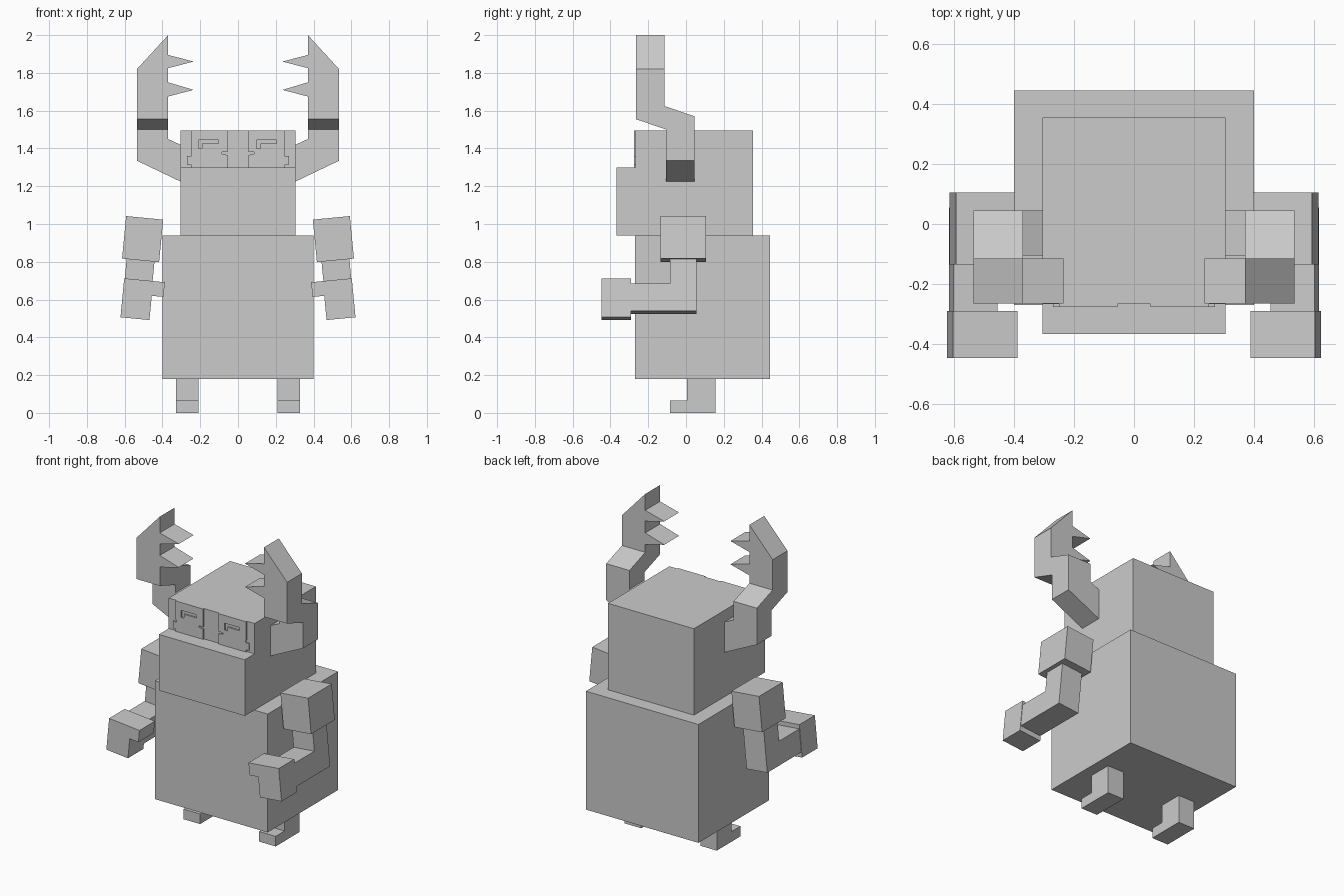
import bpy
import bmesh
from math import radians
from mathutils import Matrix

cube = bpy.data.objects.get("Cube")
if cube:
    bpy.data.objects.remove(cube, do_unlink=True)

grey = bpy.data.materials.new("plain_grey")
grey.use_nodes = True
grey.diffuse_color = (0.6, 0.6, 0.6, 1)
grey.node_tree.nodes["Principled BSDF"].inputs["Base Color"].default_value = grey.diffuse_color


def prism(name, profile, axis, start, end, matrix=None, mirror=False):
    """Extrude a flat profile along x (points are y, z) or along y (points are x, z)."""
    def place(point, depth):
        a, b = point
        return (depth, a, b) if axis == "x" else (a, depth, b)

    bm = bmesh.new()
    face = bm.faces.new([bm.verts.new(place(p, start)) for p in profile])
    moved = bmesh.ops.extrude_face_region(bm, geom=[face], use_keep_orig=True)["geom"]
    shift = (end - start, 0, 0) if axis == "x" else (0, end - start, 0)
    bmesh.ops.translate(bm, vec=shift, verts=[g for g in moved if isinstance(g, bmesh.types.BMVert)])
    if matrix:
        bm.transform(matrix)
    bmesh.ops.recalc_face_normals(bm, faces=bm.faces)
    mesh = bpy.data.meshes.new(name)
    bm.to_mesh(mesh)
    bm.free()
    mesh.materials.append(grey)
    obj = bpy.data.objects.new(name, mesh)
    bpy.context.collection.objects.link(obj)
    if mirror:
        add_mirror(obj)
    return obj


def add_mirror(obj):
    mod = obj.modifiers.new("mirror", "MIRROR")
    mod.use_mirror_merge = False


def rect(a0, a1, b0, b1):
    return [(a0, b0), (a1, b0), (a1, b1), (a0, b1)]


def combine(obj, cutter, operation):
    """Apply a boolean and discard the cutter."""
    cutter.hide_render = True
    mod = obj.modifiers.new("cut", "BOOLEAN")
    mod.operation = operation
    mod.solver = "EXACT"
    mod.object = cutter
    bpy.context.view_layer.objects.active = obj
    bpy.ops.object.modifier_apply(modifier=mod.name)
    bpy.data.objects.remove(cutter, do_unlink=True)


# Body and head with a protruding muzzle
prism("body", rect(-0.27, 0.445, 0.18, 0.94), "x", -0.4, 0.4)
FACE = -0.267
prism("head", [(-0.367, 0.94), (0.355, 0.94), (0.355, 1.495), (FACE, 1.495),
               (FACE, 1.3), (-0.367, 1.3)], "x", -0.305, 0.305)

# Eye plates with a hooked slot in each
plate = [(0.055, 1.3), (0.25, 1.3), (0.25, 1.315), (0.27, 1.315), (0.27, 1.36),
         (0.245, 1.36), (0.245, 1.375), (0.25, 1.375), (0.25, 1.495),
         (0.055, 1.495), (0.055, 1.38), (0.085, 1.38), (0.085, 1.37), (0.055, 1.365)]
hook = [(0, 1.445), (0.107, 1.445), (0.107, 1.425), (0.02, 1.425), (0.02, 1.4), (0, 1.4)]
for side, sign, slot_x in (("left", 1, 0.098), ("right", -1, -0.21)):
    eye = prism(side + "_eye_plate", [(sign * x, z) for x, z in plate], "y", FACE - 0.009, FACE)
    slot = prism("slot_cutter", [(slot_x + x, z) for x, z in hook], "y", FACE - 0.05, FACE + 0.05)
    combine(eye, slot, "DIFFERENCE")

# Horns: front outline intersected with the cranked side outline
horn = prism("horns", [(0.305, 1.225), (0.535, 1.335), (0.535, 1.82), (0.37, 2.0),
                       (0.37, 1.895), (0.235, 1.86), (0.37, 1.825), (0.37, 1.75),
                       (0.235, 1.71), (0.37, 1.675), (0.37, 1.45), (0.305, 1.42)],
             "y", -0.4, 0.2)
crank = prism("horn_cutter", [(-0.105, 1.1), (0.045, 1.1), (0.045, 1.57), (-0.115, 1.625),
                              (-0.115, 2.1), (-0.265, 2.1), (-0.265, 1.555), (-0.105, 1.5)],
              "x", 0.1, 0.7)
combine(horn, crank, "INTERSECT")
add_mirror(horn)

# Arms, built around the shoulder block and tilted outward
tilt = Matrix.Translation((0.505, 0, 0.92)) @ Matrix.Rotation(radians(-5.5), 4, "Y")
prism("shoulders", rect(-0.0985, 0.0985, -0.113, 0.113), "y", -0.135, 0.105, tilt, True)
prism("forearms", [(-0.085, -0.113), (0.055, -0.113), (0.055, -0.39), (-0.29, -0.39),
                   (-0.29, -0.243), (-0.085, -0.243)], "x", -0.074, 0.074, tilt, True)
prism("hands", [(-0.139, -0.216), (0.077, -0.216), (0.077, -0.423), (-0.077, -0.423),
                (-0.077, -0.294), (-0.139, -0.294)], "y", -0.447, -0.29, tilt, True)

# Legs with forward feet
prism("legs", [(-0.085, 0), (0.155, 0), (0.155, 0.18), (0.005, 0.18),
               (0.005, 0.065), (-0.085, 0.065)], "x", 0.21, 0.327, None, True)
